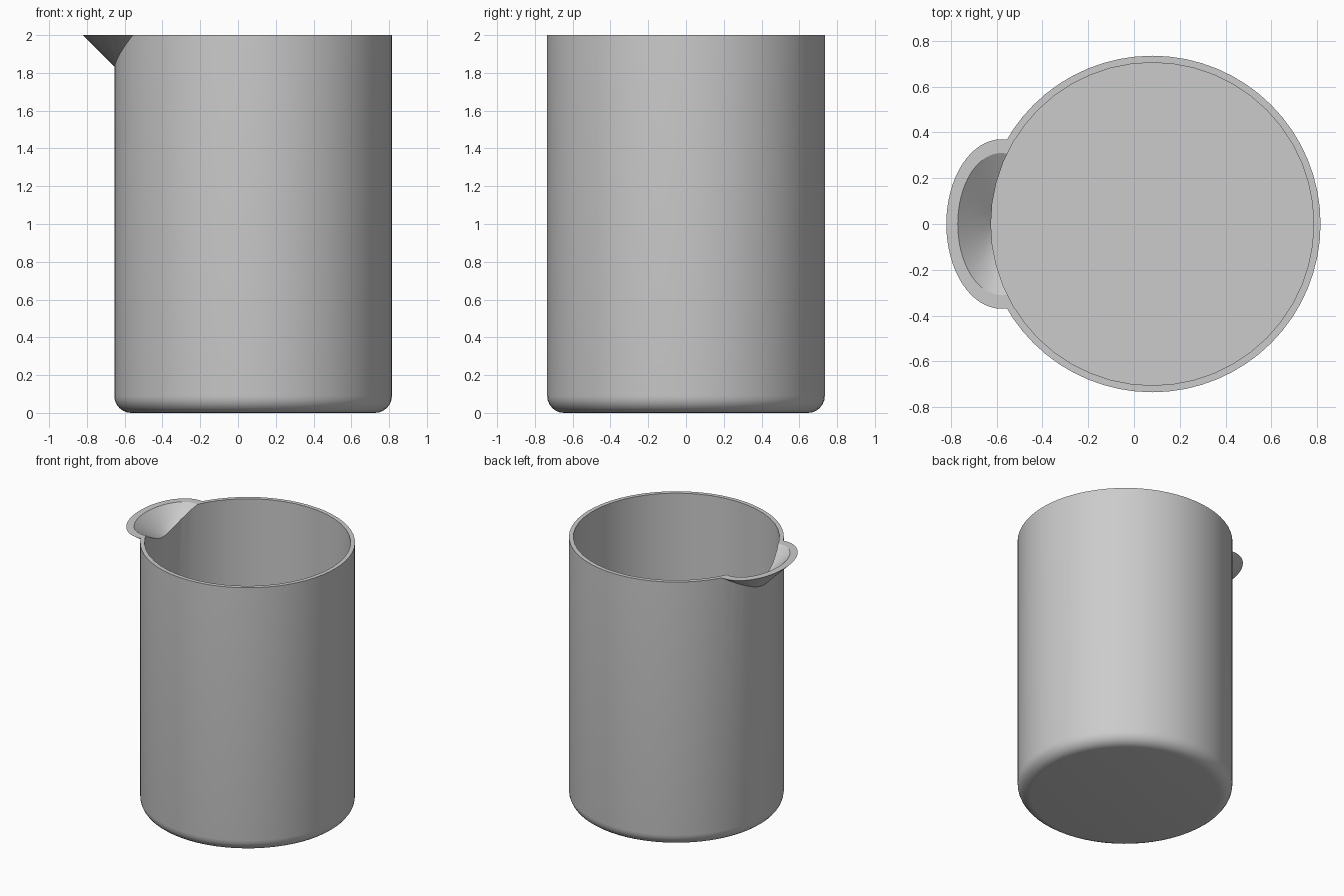
import bpy, bmesh, math
from mathutils import Matrix

default = bpy.data.objects.get("Cube")
if default:
    bpy.data.objects.remove(default, do_unlink=True)

HEIGHT, CENTRE_X = 2.0, 0.08
OUTER, INNER, FLOOR, FILLET = 0.735, 0.705, 0.04, 0.09
SPOUT_X = -0.58
OVER = 0.1  # extra height trimmed away at the rim

grey = bpy.data.materials.new("plain grey")
grey.use_nodes = True
colour = (0.6, 0.6, 0.6, 1)
grey.diffuse_color = colour
grey.node_tree.nodes["Principled BSDF"].inputs["Base Color"].default_value = colour


def add_object(name, bm):
    bmesh.ops.recalc_face_normals(bm, faces=bm.faces)
    mesh = bpy.data.meshes.new(name)
    bm.to_mesh(mesh)
    bm.free()
    mesh.materials.append(grey)
    obj = bpy.data.objects.new(name, mesh)
    bpy.context.collection.objects.link(obj)
    return obj


def cylinder(name, radius, bottom, sides, fillet=0):
    """Upright cylinder reaching past the rim, with an optional rounded foot."""
    bm = bmesh.new()
    depth = HEIGHT + OVER - bottom
    bmesh.ops.create_cone(bm, cap_ends=True, segments=sides, radius1=radius,
                          radius2=radius, depth=depth,
                          matrix=Matrix.Translation((CENTRE_X, 0, bottom + depth / 2)))
    if fillet:
        foot = [e for e in bm.edges if all(v.co.z < bottom + 0.01 for v in e.verts)]
        bmesh.ops.bevel(bm, geom=foot, offset=fillet, segments=6,
                        profile=0.5, affect='EDGES')
    return add_object(name, bm)


def spout_cone(name, half_x, half_y):
    """Elliptical cone, point down, with the given half widths at the rim."""
    bm = bmesh.new()
    drop = half_x          # the lip flares at 45 degrees
    depth = drop + OVER
    grow = depth / drop
    place = Matrix.Translation((SPOUT_X, 0, HEIGHT + OVER - depth / 2))
    stretch = Matrix.Diagonal((half_x * grow, half_y * grow, 1, 1))
    bmesh.ops.create_cone(bm, cap_ends=True, segments=64, radius1=0, radius2=1,
                          depth=depth, matrix=place @ stretch)
    bmesh.ops.remove_doubles(bm, verts=bm.verts, dist=0.0001)
    return add_object(name, bm)


def combine(target, tool, operation):
    mod = target.modifiers.new(operation.lower(), 'BOOLEAN')
    mod.operation = operation
    mod.solver = 'EXACT'
    mod.object = tool
    bpy.context.view_layer.objects.active = target
    bpy.ops.object.modifier_apply(modifier=mod.name)
    bpy.data.objects.remove(tool, do_unlink=True)


# Outer wall with the flared pouring lip
beaker = cylinder("beaker", OUTER, 0, 64, FILLET)
combine(beaker, spout_cone("lip", 0.24, 0.37), 'UNION')

# Hollow inside, and the channel of the lip
combine(beaker, cylinder("hollow", INNER, FLOOR, 48), 'DIFFERENCE')
combine(beaker, spout_cone("channel", 0.19, 0.31), 'DIFFERENCE')

# Flat rim
bm = bmesh.new()
bmesh.ops.create_cube(bm, size=4, matrix=Matrix.Translation((0, 0, HEIGHT + 2)))
combine(beaker, add_object("rim_trim", bm), 'DIFFERENCE')

# Smooth walls with crisp rims
bpy.ops.object.select_all(action='DESELECT')
beaker.select_set(True)
bpy.context.view_layer.objects.active = beaker
bpy.ops.object.shade_smooth_by_angle(angle=math.radians(30))
